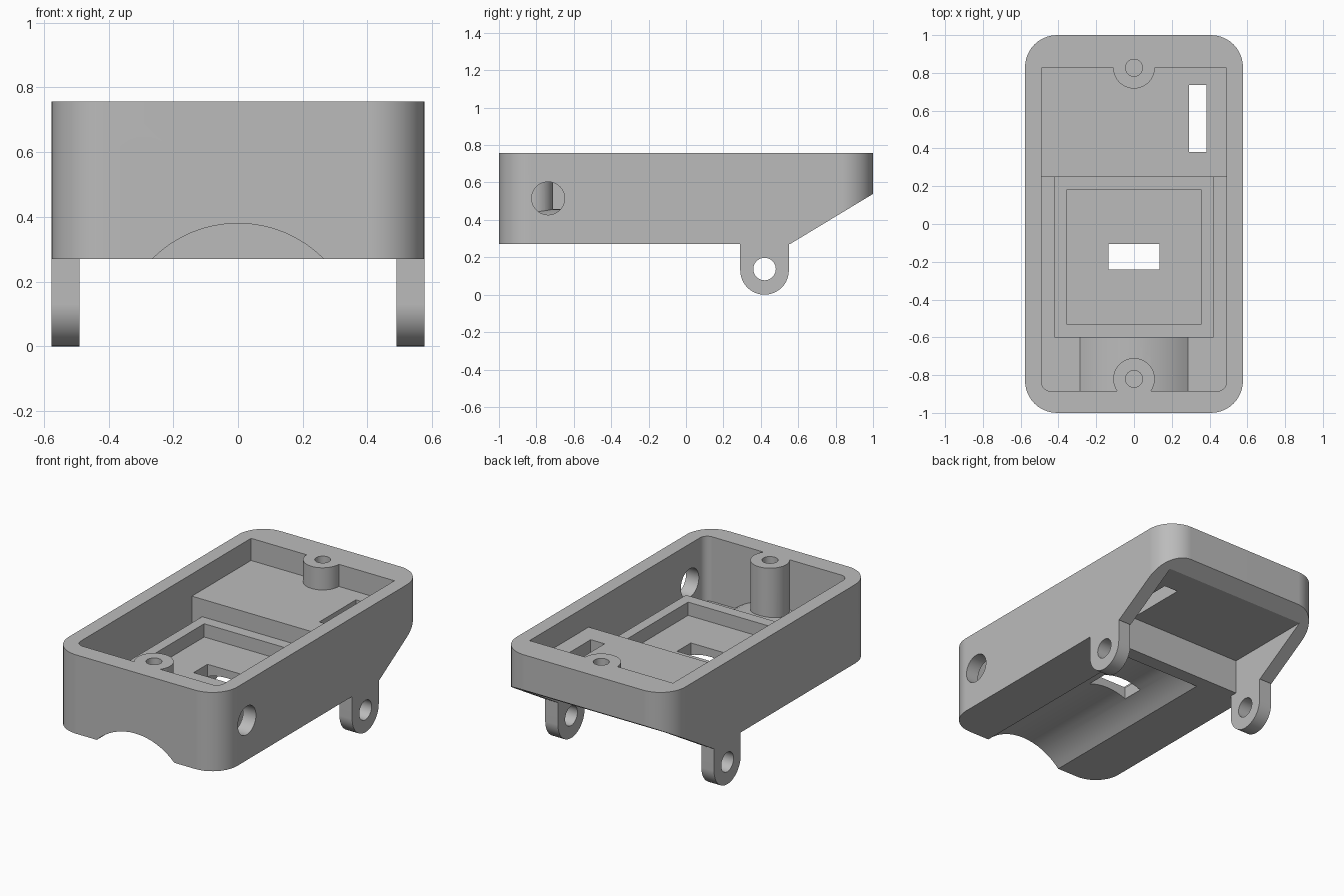
import bpy, bmesh
from math import pi, sin, cos
from mathutils import Vector

if "Cube" in bpy.data.objects:
    bpy.data.objects.remove(bpy.data.objects["Cube"], do_unlink=True)

plastic = bpy.data.materials.new("grey_plastic")
plastic.use_nodes = True
plastic.diffuse_color = (0.5, 0.5, 0.5, 1)
plastic.node_tree.nodes["Principled BSDF"].inputs["Base Color"].default_value = (0.5, 0.5, 0.5, 1)


def prism(name, points, axis, lo, hi, round_edges=None, radius=0):
    """Extrude a flat outline along an axis; optionally round chosen upright edges."""
    place = {"x": lambda a, b, h: (h, a, b),
             "y": lambda a, b, h: (a, h, b),
             "z": lambda a, b, h: (a, b, h)}[axis]
    bm = bmesh.new()
    face = bm.faces.new([bm.verts.new(place(a, b, lo)) for a, b in points])
    made = bmesh.ops.extrude_face_region(bm, geom=[face])["geom"]
    shift = Vector(place(0, 0, hi - lo))
    bmesh.ops.translate(bm, vec=shift, verts=[v for v in made if isinstance(v, bmesh.types.BMVert)])
    if round_edges:
        edges = [e for e in bm.edges
                 if abs(e.verts[0].co.z - e.verts[1].co.z) > 0.1 and round_edges(e)]
        bmesh.ops.bevel(bm, geom=edges, offset=radius, segments=10, profile=0.5, affect="EDGES")
    bmesh.ops.recalc_face_normals(bm, faces=bm.faces)
    mesh = bpy.data.meshes.new(name)
    bm.to_mesh(mesh)
    bm.free()
    mesh.materials.append(plastic)
    obj = bpy.data.objects.new(name, mesh)
    bpy.context.collection.objects.link(obj)
    return obj


def arc(ca, cb, r, start, end, n):
    return [(ca + r * cos(start + (end - start) * i / n),
             cb + r * sin(start + (end - start) * i / n)) for i in range(n + 1)]


def rod(name, ca, cb, r, axis, lo, hi, n=48):
    return prism(name, arc(ca, cb, r, 0, 2 * pi, n)[:-1], axis, lo, hi)


def box(name, x0, x1, y0, y1, z0, z1):
    return prism(name, [(x0, y0), (x1, y0), (x1, y1), (x0, y1)], "z", z0, z1)


def combine(target, tool, operation):
    """Apply a boolean and discard the tool."""
    mod = target.modifiers.new("combine", "BOOLEAN")
    mod.operation, mod.solver, mod.object = operation, "EXACT", tool
    bpy.context.view_layer.objects.active = target
    bpy.ops.object.modifier_apply(modifier=mod.name)
    bpy.data.objects.remove(tool, do_unlink=True)


W, WALL, TOP, BASE = 0.577, 0.49, 0.757, 0.27
STEP, FLOOR, DECK = 0.25, 0.357, 0.62
POSTS = {"front": -0.82, "back": 0.827}
EAR_Y, EAR_R = 0.42, 0.13

# Rounded outer block, oversized in height until the side outline trims it
case = prism("case", [(-W, -1), (W, -1), (W, 1), (-W, 1)], "z", -0.1, 0.9,
             lambda e: True, 0.17)

# Stepped interior: deep front bay and shallow rear deck
front = -0.885
combine(case, prism("interior", [(front, FLOOR), (STEP, FLOOR), (STEP, DECK), (0.827, DECK),
                                 (0.827, 1), (front, 1)], "x", -WALL, WALL,
                    lambda e: all(abs(v.co.y - front) < 0.001 for v in e.verts), 0.05),
        "DIFFERENCE")

# Raised tray, arched floor over the tunnel, and screw posts
combine(case, box("tray", -0.42, 0.42, -0.6, 0.3, 0.3, 0.512), "UNION")
combine(case, rod("arched_floor", 0, 0.006, 0.452, "y", -0.95, -0.5, 64), "UNION")
for name, y in POSTS.items():
    combine(case, rod(name + "_post", 0, y, 0.11, "z", 0.32 if y < 0 else 0.55, 0.85), "UNION")

# Side outline: flat base, hinge ears, sloped rear
outline = [(-1.2, BASE), (EAR_Y - EAR_R, BASE)]
outline += arc(EAR_Y, EAR_R, EAR_R, pi, 2 * pi, 24)
outline += [(EAR_Y + EAR_R, BASE), (0.555, BASE), (1.2, 0.66), (1.2, TOP), (-1.2, TOP)]
combine(case, prism("side_outline", outline, "x", -1, 1), "INTERSECT")

# Hollow under the rear deck, between the ears
combine(case, prism("rear_hollow", [(0.2, -0.2), (0.2, BASE), (0.337, BASE), (0.337, 0.485),
                                    (1.2, 0.485), (1.2, -0.2)], "x", -WALL, WALL), "DIFFERENCE")

# Tunnel along the underside, tray recess and openings
cutters = [
    rod("tunnel", 0, 0.006, 0.374, "y", -1.2, STEP, 64),
    box("tray_recess", -0.357, 0.357, -0.53, 0.18, 0.43, 0.9),
    box("tray_window", -0.135, 0.135, -0.24, -0.105, 0.1, 0.9),
    box("deck_slot", 0.29, 0.385, 0.38, 0.737, 0.1, 0.9),
    rod("cable_hole", -0.737, 0.515, 0.088, "x", 0.3, 1),
    rod("hinge_hole", EAR_Y, 0.137, 0.06, "x", -1, 1),
]
cutters += [rod(n + "_screw_hole", 0, y, 0.045, "z", 0.55, 1, 32) for n, y in POSTS.items()]
for cutter in cutters:
    combine(case, cutter, "DIFFERENCE")

# Smooth curves, crisp edges
bpy.ops.object.select_all(action="DESELECT")
case.select_set(True)
bpy.context.view_layer.objects.active = case
bpy.ops.object.shade_smooth_by_angle(angle=0.45)
case.modifiers.new("even_shading", "WEIGHTED_NORMAL").keep_sharp = True
